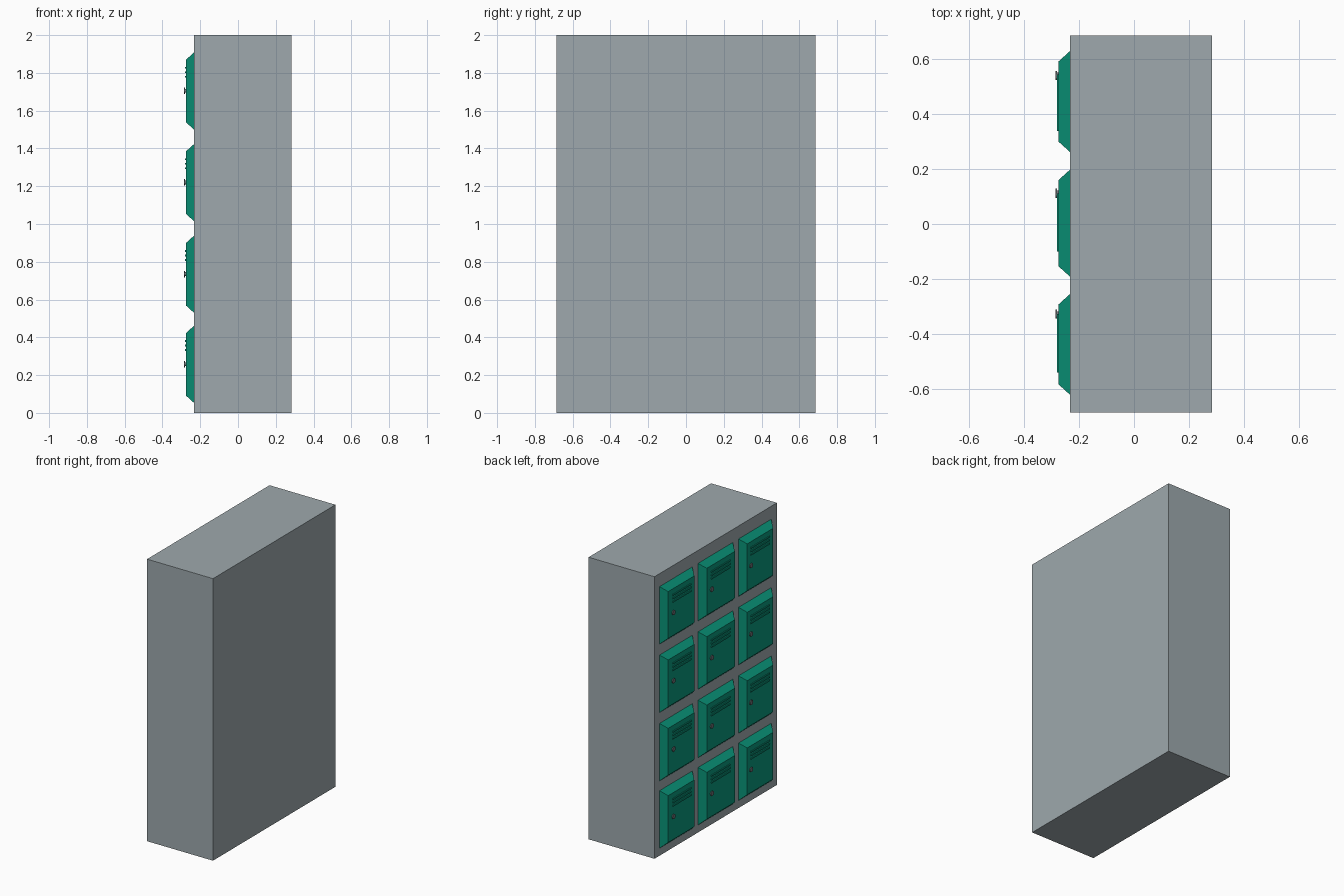
import bpy, bmesh, math
from mathutils import Matrix

if "Cube" in bpy.data.objects:
    bpy.data.objects.remove(bpy.data.objects["Cube"])

def material(name, rgb):
    m = bpy.data.materials.new(name)
    m.diffuse_color = (*rgb, 1)
    m.use_nodes = True
    m.node_tree.nodes["Principled BSDF"].inputs["Base Color"].default_value = m.diffuse_color
    return m

GREY = material("cabinet grey", (0.342, 0.397, 0.418))
GREEN = material("door green", (0.003, 0.314, 0.202))
STEEL = material("knob grey", (0.15, 0.17, 0.18))

def finish(name, bm, mat):
    bmesh.ops.recalc_face_normals(bm, faces=bm.faces)
    me = bpy.data.meshes.new(name)
    bm.to_mesh(me)
    bm.free()
    me.materials.append(mat)
    ob = bpy.data.objects.new(name, me)
    bpy.context.collection.objects.link(ob)
    return ob

def block(bm, x0, x1, y0, y1, z0, z1, taper=0.0):
    """Box; the -x face shrinks by taper on every side."""
    ring = lambda x, t: [bm.verts.new((x, y, z)) for y, z in
        ((y0 + t, z0 + t), (y1 - t, z0 + t), (y1 - t, z1 - t), (y0 + t, z1 - t))]
    a, b = ring(x0, taper), ring(x1, 0)
    bm.faces.new(a)
    bm.faces.new(b)
    for i in range(4):
        j = (i + 1) % 4
        bm.faces.new((a[i], a[j], b[j], b[i]))

def disc(bm, x0, x1, y, z, r):
    """Short round cylinder along x."""
    m = Matrix.Translation(((x0 + x1) / 2, y, z)) @ Matrix.Rotation(math.pi / 2, 4, 'Y')
    bmesh.ops.create_cone(bm, cap_ends=True, segments=12, radius1=r, radius2=r,
                          depth=x1 - x0, matrix=m)

FRONT, DOOR = -0.233, -0.275

# cabinet body
bm = bmesh.new()
block(bm, FRONT, 0.284, -0.686, 0.686, 0, 2)
finish("cabinet_body", bm, GREY)

# doors: (y low, y high, knob y, vent low, vent high) per column
COLUMNS = [(0.262, 0.63, 0.541, 0.338, 0.545),
           (-0.192, 0.198, 0.112, -0.10, 0.112),
           (-0.622, -0.255, -0.328, -0.54, -0.328)]
ROWS = [0.053, 0.53, 1.015, 1.50]
for c, (y0, y1, ky, v0, v1) in enumerate(COLUMNS):
    for r, z in enumerate(ROWS):
        tag = f"_{c + 1}_{r + 1}"
        # bevelled door panel
        bm = bmesh.new()
        block(bm, DOOR, FRONT, y0, y1, z, z + 0.408, 0.038)
        finish("door" + tag, bm, GREEN)
        # vent slats
        bm = bmesh.new()
        for k in range(3):
            s = z + 0.275 + 0.024 * k
            block(bm, DOOR - 0.006, DOOR, v0, v1, s, s + 0.009)
        finish("vent_slats" + tag, bm, GREEN)
        # knob: stem with a wider cap
        bm = bmesh.new()
        disc(bm, DOOR - 0.006, DOOR, ky, z + 0.205, 0.010)
        disc(bm, DOOR - 0.011, DOOR - 0.005, ky, z + 0.205, 0.017)
        finish("knob" + tag, bm, STEEL)
